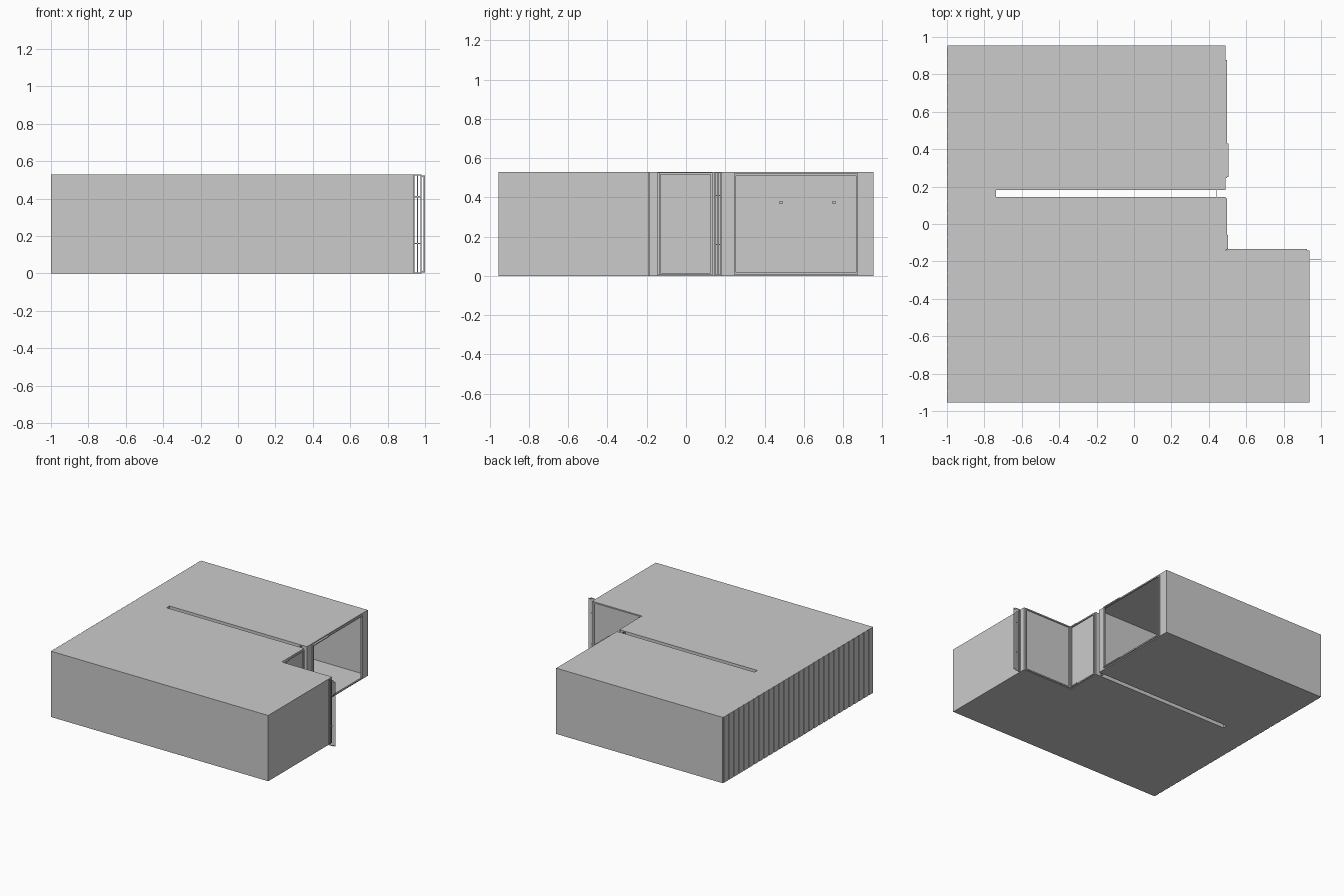
import bpy, bmesh

if "Cube" in bpy.data.objects:
    bpy.data.objects.remove(bpy.data.objects["Cube"])

H = 0.53      # overall height
T = 0.008     # shell thickness
D = 0.955     # half depth


def make_object(name, bm):
    bmesh.ops.recalc_face_normals(bm, faces=bm.faces)
    me = bpy.data.meshes.new(name)
    bm.to_mesh(me)
    bm.free()
    ob = bpy.data.objects.new(name, me)
    bpy.context.collection.objects.link(ob)
    return ob


def add_box(bm, lo, hi):
    verts = bmesh.ops.create_cube(bm, size=1)["verts"]
    for v in verts:
        v.co = [(lo[i] + hi[i]) / 2 + v.co[i] * (hi[i] - lo[i]) for i in range(3)]


def boxes(name, items):
    bm = bmesh.new()
    for lo, hi in items:
        add_box(bm, lo, hi)
    return make_object(name, bm)


def prism(name, points, z0, z1):
    bm = bmesh.new()
    face = bm.faces.new([bm.verts.new((x, y, z0)) for x, y in points])
    res = bmesh.ops.extrude_face_region(bm, geom=[face])
    for g in res["geom"]:
        if isinstance(g, bmesh.types.BMVert):
            g.co.z = z1
    return make_object(name, bm)


def frame(name, axis, pos, a0, a1, z0, z1, w, bars=(), rails=()):
    """Upright frame across x (axis 0) or y (axis 1); pos is its depth range."""
    def span(a, b, za, zb):
        if axis == 0:
            return (a, pos[0], za), (b, pos[1], zb)
        return (pos[0], a, za), (pos[1], b, zb)
    items = [span(a0, a0 + w, z0, z1), span(a1 - w, a1, z0, z1)]
    items += [span(b - w / 2, b + w / 2, z0 + w, z1 - w) for b in bars]
    items += [span(a0 + w, a1 - w, z0, z0 + w), span(a0 + w, a1 - w, z1 - w, z1)]
    items += [span(a0 + w, a1 - w, r - w / 2, r + w / 2) for r in rails]
    return boxes(name, items)


# Floor and roof share one plan with a narrow slot and a corner notch
plan = [(-0.993, -D), (0.938, -D), (0.938, -0.142), (0.488, -0.142),
        (0.488, 0.145), (-0.738, 0.145), (-0.738, 0.181), (0.488, 0.181),
        (0.488, D), (-0.993, D)]
prism("floor", plan, 0, T)
prism("roof", plan, H - T, H)

# Plain walls along the plan, thickness towards the inside
names = ["front_wall", "right_wall", "notch_long_wall", "notch_short_wall",
         "slot_front_wall", "slot_end_wall", "slot_back_wall", None, "back_wall"]
for i, name in enumerate(names):
    if name is None:
        continue
    (x0, y0), (x1, y1) = plan[i], plan[i + 1]
    dx, dy = x1 - x0, y1 - y0
    length = abs(dx) + abs(dy)
    ox, oy = -dy / length * T, dx / length * T
    xs, ys = (x0, x1, x0 + ox, x1 + ox), (y0, y1, y0 + oy, y1 + oy)
    boxes(name, [((min(xs), min(ys), T), (max(xs), max(ys), H - T))])

# Wall either side of the wide opening
boxes("opening_side_walls", [((0.48, 0.181, T), (0.488, 0.245, H - T)),
                             ((0.48, 0.877, T), (0.488, D, H - T))])

# Ribbed cladding on the left side, showing inside as well
ribs = 30
step = 2 * D / ribs
outer = []
for i in range(ribs):
    y = -D + i * step
    outer += [(-1.0, y), (-1.0, y + step * 0.8),
              (-0.996, y + step * 0.8), (-0.996, y + step)]
inner = [(x + 0.007, y) for x, y in reversed(outer)]
prism("ribbed_left_wall", outer + inner, 0, H)

# Small pulls on the inner face of the ribbed wall
boxes("wall_pulls", [((-0.99, y - 0.01, 0.37), (-0.975, y + 0.01, 0.38))
                     for y in (0.485, 0.755)])

# Wide opening frame with the parked sliding sash
frame("opening_frame", 1, (0.486, 0.497), 0.245, 0.877, 0.008, 0.522, 0.01)
boxes("sliding_track", [((0.497, 0.25, z), (0.504, 0.43, z + 0.008))
                        for z in (0.008, 0.514)])

# Framed panels in the notch
frame("notch_short_frame", 1, (0.488, 0.497), -0.14, 0.135, 0.004, 0.526, 0.01)
boxes("notch_short_sash", [((0.497, -0.134, z), (0.503, -0.06, z + 0.008))
                           for z in (0.006, 0.516)])
frame("notch_long_frame", 0, (-0.142, -0.134), 0.5, 0.925, 0.004, 0.526, 0.01)

# Narrow grilles: one closing the slot, one standing out from the corner
frame("slot_grille", 1, (0.44, 0.444), 0.145, 0.181, 0, H, 0.006,
      bars=(0.163,), rails=(0.16, 0.41))
frame("corner_grille", 0, (-0.19, -0.186), 0.938, 0.981, 0, H, 0.006,
      bars=(0.96,), rails=(0.16, 0.41))
boxes("corner_grille_edge", [((0.981, -0.19, 0.004), (1.0, -0.187, 0.012)),
                             ((0.981, -0.19, 0.515), (1.0, -0.187, 0.523)),
                             ((0.993, -0.19, 0.012), (1.0, -0.187, 0.515))])
